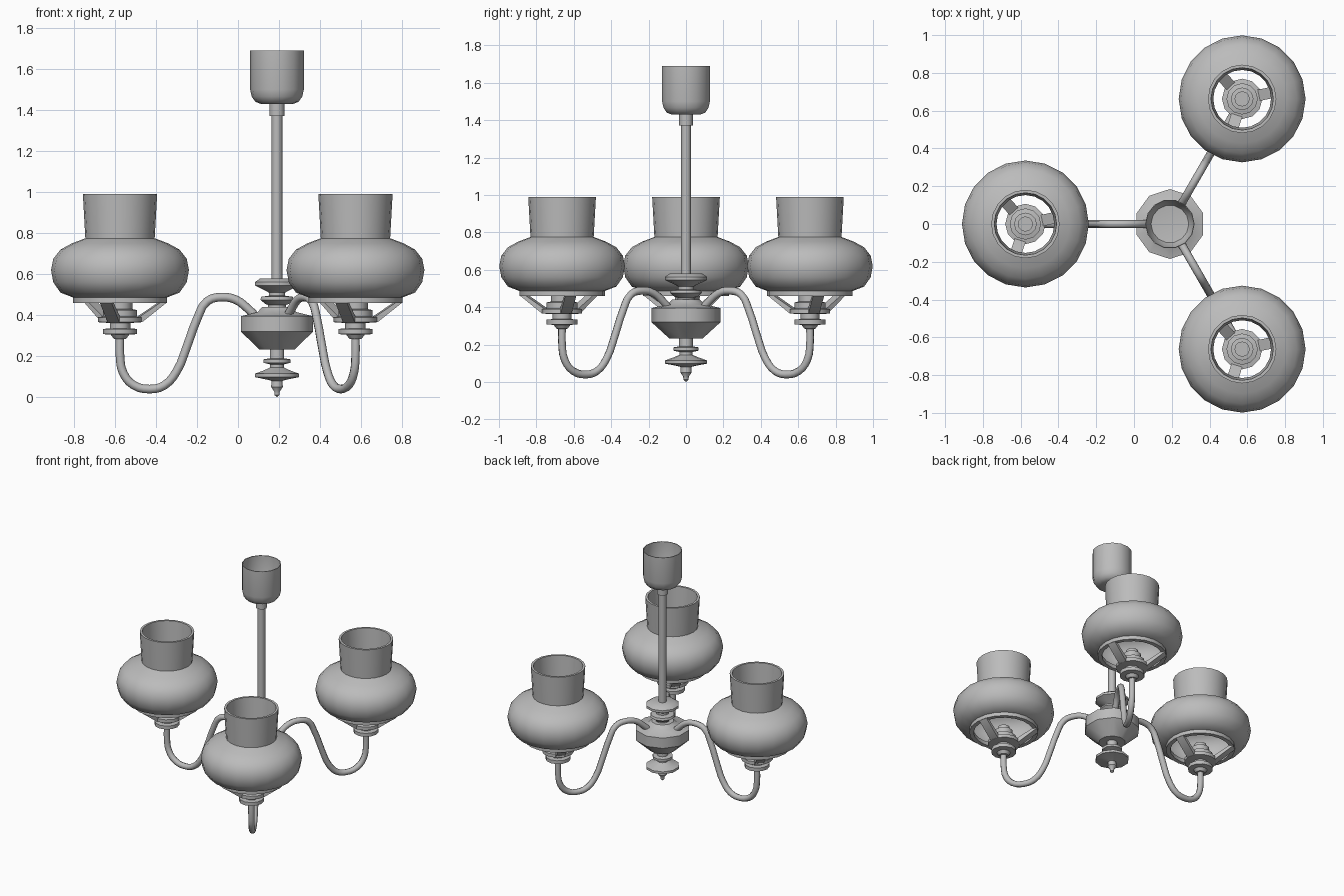
import bpy, bmesh
from math import cos, sin, radians, pi
from mathutils import Vector, Matrix

cube = bpy.data.objects.get("Cube")
if cube:
    bpy.data.objects.remove(cube, do_unlink=True)

CENTER = Vector((0.19, 0, 0))
REACH = 0.765

metal = bpy.data.materials.new("plain grey")
metal.use_nodes = True
grey = (0.5, 0.5, 0.5, 1)
metal.diffuse_color = grey
metal.node_tree.nodes["Principled BSDF"].inputs["Base Color"].default_value = grey


def place(name, mesh, location):
    obj = bpy.data.objects.new(name, mesh)
    obj.location = location
    bpy.context.collection.objects.link(obj)
    return obj


def finish(bm, name):
    bmesh.ops.remove_doubles(bm, verts=bm.verts, dist=0.0005)
    bmesh.ops.recalc_face_normals(bm, faces=bm.faces)
    mesh = bpy.data.meshes.new(name)
    bm.to_mesh(mesh)
    bm.free()
    mesh.materials.append(metal)
    mesh.shade_smooth()
    mesh.set_sharp_from_angle(angle=radians(38))
    return mesh


def lathe(name, profile, sides, closed=False, turn=0.0):
    """Revolve (radius, height) points around the z axis."""
    bm = bmesh.new()
    verts = [bm.verts.new((r, 0, z)) for r, z in profile]
    edges = [bm.edges.new(pair) for pair in zip(verts, verts[1:])]
    if closed:
        edges.append(bm.edges.new((verts[-1], verts[0])))
    bmesh.ops.spin(bm, geom=verts + edges, cent=(0, 0, 0), axis=(0, 0, 1),
                   angle=2 * pi, steps=sides)
    bmesh.ops.rotate(bm, verts=bm.verts, cent=(0, 0, 0),
                     matrix=Matrix.Rotation(turn, 3, 'Z'))
    return finish(bm, name)


def strut_mesh(angle, width=0.06):
    """Sloping flat bar between the cup and the ring."""
    bm = bmesh.new()
    side = [(0.08, 0.367), (0.105, 0.367), (0.225, 0.46), (0.225, 0.48), (0.2, 0.465), (0.08, 0.385)]
    face = bm.faces.new([bm.verts.new((r, -width / 2, z)) for r, z in side])
    new = bmesh.ops.extrude_face_region(bm, geom=[face])["geom"]
    bmesh.ops.translate(bm, vec=(0, width, 0),
                        verts=[v for v in new if isinstance(v, bmesh.types.BMVert)])
    bmesh.ops.rotate(bm, verts=bm.verts, cent=(0, 0, 0),
                     matrix=Matrix.Rotation(angle, 3, 'Z'))
    return finish(bm, "strut")


def tube_mesh(path, radius):
    """Sweep a round tube through (distance, height) points."""
    curve = bpy.data.curves.new("arm_path", 'CURVE')
    curve.dimensions = '3D'
    curve.bevel_depth = radius
    curve.bevel_resolution = 2
    curve.resolution_u = 3
    spline = curve.splines.new('BEZIER')
    spline.bezier_points.add(len(path) - 1)
    for point, (r, z) in zip(spline.bezier_points, path):
        point.co = (r, 0, z)
        point.handle_left_type = point.handle_right_type = 'AUTO'
    helper = place("arm_helper", curve, (0, 0, 0))
    graph = bpy.context.evaluated_depsgraph_get()
    mesh = bpy.data.meshes.new_from_object(helper.evaluated_get(graph))
    bpy.data.objects.remove(helper, do_unlink=True)
    mesh.materials.clear()
    mesh.materials.append(metal)
    mesh.shade_smooth()
    return mesh


# Ceiling cup, open at the top
canopy = [(0, 1.43), (0.08, 1.43), (0.105, 1.44), (0.123, 1.465), (0.131, 1.5),
          (0.131, 1.69), (0.126, 1.69), (0.126, 1.5), (0.1, 1.45), (0, 1.44)]
place("canopy", lathe("canopy", canopy, 14), CENTER)

# Hanging rod with its collar
rod = [(0, 0.56), (0.026, 0.56), (0.026, 1.37), (0.037, 1.37), (0.037, 1.435), (0, 1.435)]
place("rod", lathe("rod", rod, 12), CENTER)

# Turned column: upper discs, body, lower discs and finial
upper = [(0, 0.58), (0.085, 0.58), (0.112, 0.562), (0.112, 0.545), (0.06, 0.52),
         (0.042, 0.51), (0.042, 0.495), (0.08, 0.49), (0.085, 0.475), (0.06, 0.455),
         (0.045, 0.45), (0.045, 0.42), (0, 0.42)]
body = [(0, 0.44), (0.075, 0.44), (0.1, 0.415), (0.185, 0.395), (0.185, 0.32),
        (0.09, 0.233), (0, 0.233)]
lower = [(0, 0.24), (0.037, 0.24), (0.037, 0.19), (0.068, 0.185), (0.068, 0.168),
         (0.035, 0.16), (0.035, 0.145), (0.07, 0.13), (0.113, 0.115), (0.113, 0.098),
         (0.045, 0.085), (0.028, 0.08), (0.03, 0.05), (0.014, 0.028), (0.014, 0.012),
         (0, 0)]
for name, profile in (("upper_discs", upper), ("column_body", body), ("lower_discs", lower)):
    place(name, lathe(name, profile, 10, turn=pi / 2), CENTER)

# Shared lamp parts
outer = [(0.225, 0.485), (0.29, 0.51), (0.325, 0.56), (0.336, 0.62), (0.325, 0.675),
         (0.29, 0.72), (0.235, 0.75), (0.169, 0.775), (0.181, 0.99)]
inner = [(r - 0.016, z) for r, z in reversed(outer)]
shade = lathe("shade", outer + inner, 20, closed=True)
ring = lathe("ring", [(0.2, 0.46), (0.229, 0.46), (0.229, 0.487), (0.2, 0.487)], 20, closed=True)
holder = lathe("holder", [
    (0, 0.28), (0.03, 0.285), (0.045, 0.305), (0.083, 0.308), (0.083, 0.333), (0.05, 0.336),
    (0.05, 0.362), (0.107, 0.366), (0.107, 0.39), (0.083, 0.394), (0.083, 0.425),
    (0.06, 0.43), (0.06, 0.47), (0.04, 0.472), (0.04, 0.5), (0, 0.5)], 12)
struts = [strut_mesh(radians(12 + 120 * i)) for i in range(3)]
arm = tube_mesh([(0.09, 0.38), (0.14, 0.43), (0.2, 0.475), (0.27, 0.488), (0.34, 0.468),
                 (0.39, 0.38), (0.44, 0.245), (0.49, 0.125), (0.55, 0.058), (0.62, 0.04),
                 (0.7, 0.06), (0.75, 0.12), (0.765, 0.2), (0.765, 0.3)], 0.021)

# Three lamps around the column
for label, degrees in (("right", 180), ("left_front", -60), ("left_back", 60)):
    a = radians(degrees)
    spot = CENTER + Vector((cos(a), sin(a), 0)) * REACH
    place(label + "_arm", arm, CENTER).rotation_euler.z = a
    place(label + "_shade", shade, spot)
    place(label + "_ring", ring, spot)
    place(label + "_holder", holder, spot)
    for i, strut in enumerate(struts):
        place(f"{label}_strut_{i + 1}", strut, spot)
